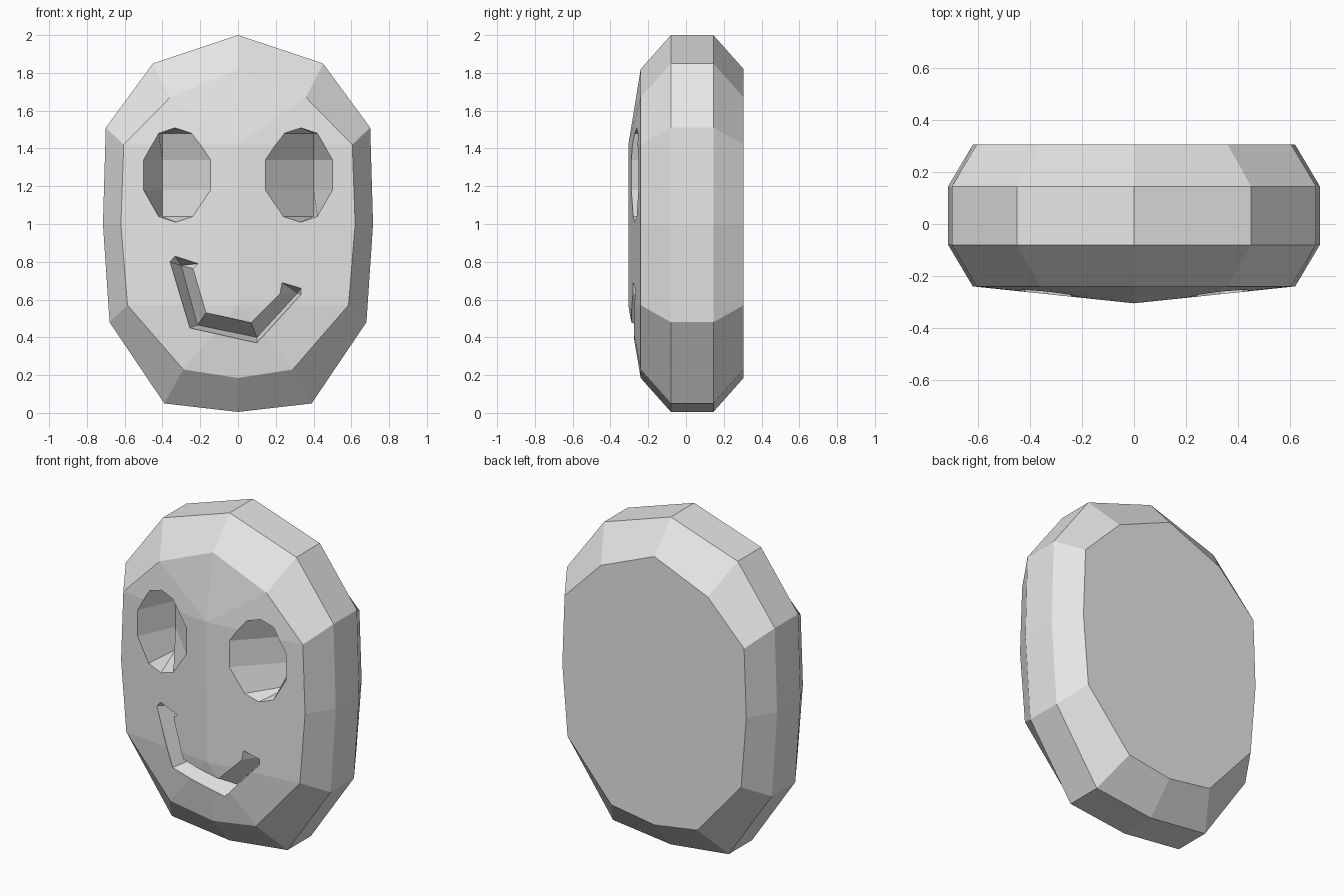
import bpy, bmesh

old = bpy.data.objects.get("Cube")
if old:
    bpy.data.objects.remove(old, do_unlink=True)

grey = bpy.data.materials.new("light_grey")
grey.use_nodes = True
grey.diffuse_color = (0.8, 0.8, 0.8, 1)
grey.node_tree.nodes["Principled BSDF"].inputs["Base Color"].default_value = (0.8, 0.8, 0.8, 1)


def make_object(name, bm):
    bmesh.ops.recalc_face_normals(bm, faces=bm.faces)
    mesh = bpy.data.meshes.new(name)
    bm.to_mesh(mesh)
    bm.free()
    mesh.materials.append(grey)
    obj = bpy.data.objects.new(name, mesh)
    bpy.context.collection.objects.link(obj)
    return obj


def bridge(bm, a, b):
    """Join two closed rings, collapsing repeated corners into triangles."""
    for i in range(len(a)):
        j = (i + 1) % len(a)
        corners = list(dict.fromkeys([a[i], a[j], b[j], b[i]]))
        if len(corners) > 2:
            bm.faces.new(corners)


# Head outlines: half profiles from crown to chin, mirrored into closed rings
OUTER = [(0, 2), (.45, 1.85), (.70, 1.51), (.715, 1.0), (.68, .48), (.39, .05), (0, .005)]
INNER = [(0, 1.82), (.36, 1.67), (.605, 1.42), (.62, 1.0), (.585, .57), (.29, .23), (0, .185)]


def ring(bm, half, y):
    pts = half + [(-x, z) for x, z in half[-2:0:-1]]
    return [bm.verts.new((x, y, z)) for x, z in pts]


# Head: bevelled slab with a flat back and a softly ridged face
bm = bmesh.new()
rings = [ring(bm, p, y) for p, y in
         ((INNER, .305), (OUTER, .145), (OUTER, -.08), (INNER, -.24))]
bm.faces.new(rings[0])
for a, b in zip(rings, rings[1:]):
    bridge(bm, a, b)
rim = rings[-1]
brow, nose, lip = [bm.verts.new((0, -.305, z)) for z in (1.42, 1.0, .57)]
for side in (1, -1):
    p = [rim[side * i] for i in range(7)]
    for face in ((p[0], p[1], brow), (p[1], p[2], brow), (p[2], p[3], nose, brow),
                 (p[3], p[4], lip, nose), (p[4], p[5], lip), (p[5], p[6], lip)):
        bm.faces.new(face)
head = make_object("head", bm)


def face_y(x, z):
    """Depth of the face surface."""
    return -.305 + .107 * abs(x) + .15 * max(0, .57 - z)


def carve(name, outline, deep, target):
    """Cut a hollow whose rim narrows to a line of deep points."""
    bm = bmesh.new()
    front = [bm.verts.new((x, -.45, z)) for x, z in outline]
    skin = [bm.verts.new((x, face_y(x, z), z)) for x, z in outline]
    bottom = [bm.verts.new(p) for p in deep]
    cap = bm.faces.new(front)
    bridge(bm, front, skin)
    bridge(bm, skin, [bottom[i] for i in target])
    bmesh.ops.triangulate(bm, faces=[cap])
    cutter = make_object(name, bm)
    cutter.hide_render = True
    mod = head.modifiers.new(name, 'BOOLEAN')
    mod.operation = 'DIFFERENCE'
    mod.solver = 'EXACT'
    mod.object = cutter
    bpy.context.view_layer.update()
    result = bpy.data.meshes.new_from_object(
        head.evaluated_get(bpy.context.evaluated_depsgraph_get()))
    head.modifiers.clear()
    head.data = result
    bpy.data.objects.remove(cutter, do_unlink=True)


# Eye sockets: ten-sided rims, deepest along an upright line near the outer side
EYE = [(.33, 1.51), (.24, 1.48), (.145, 1.34), (.145, 1.18), (.24, 1.04),
       (.33, 1.01), (.42, 1.04), (.50, 1.18), (.50, 1.34), (.42, 1.48)]
for side, label in ((1, "left"), (-1, "right")):
    carve(label + "_eye_cutter", [(side * x, z) for x, z in EYE],
          [(side * .4, -.03, z) for z in (1.48, 1.34, 1.18, 1.04)],
          [0, 0, 1, 2, 3, 3, 3, 2, 1, 0])

# Mouth: crooked smile groove
MOUTH = [(-.36, .80), (-.333, .83), (-.21, .79), (-.238, .764), (-.17, .53), (.07, .477),
         (.222, .63), (.233, .69), (.333, .66), (.333, .626), (.10, .371), (-.254, .45)]
carve("mouth_cutter", MOUTH,
      [(-.30, -.15, .78), (-.215, -.15, .465), (.10, -.15, .40), (.315, -.15, .635)],
      [0, 0, 0, 0, 1, 2, 3, 3, 3, 3, 2, 1])

for poly in head.data.polygons:
    poly.use_smooth = False
    poly.material_index = 0
